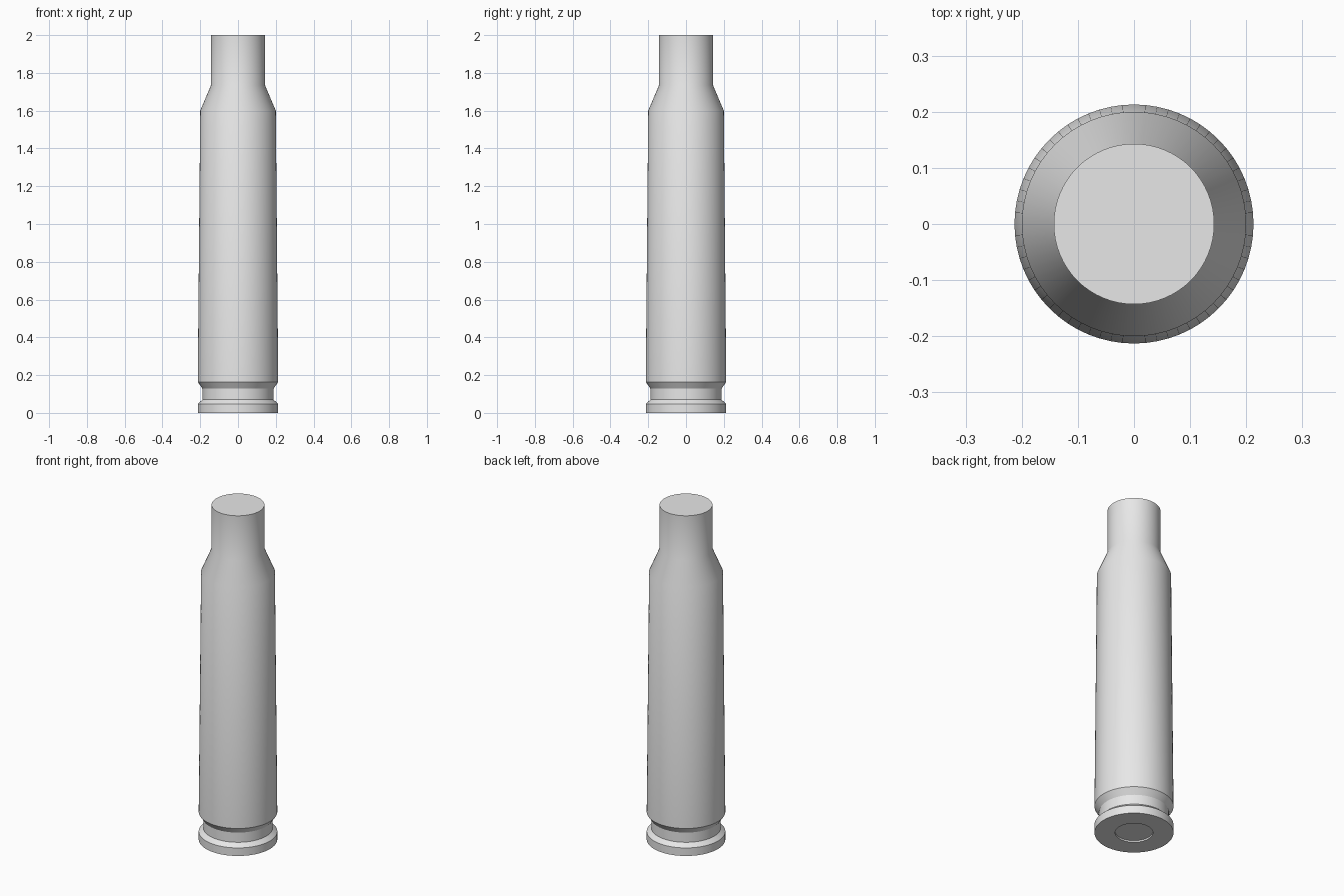
import bpy
import bmesh
import math

if "Cube" in bpy.data.objects:
    bpy.data.objects.remove(bpy.data.objects["Cube"], do_unlink=True)

SIDES = 64

grey = bpy.data.materials.new("plain grey")
grey.use_nodes = True
colour = (0.8, 0.8, 0.8, 1)
grey.diffuse_color = colour
grey.node_tree.nodes["Principled BSDF"].inputs["Base Color"].default_value = colour


def lathe(name, profile):
    """Turn a (radius, height) profile around z; ends on the axis close it."""
    bm = bmesh.new()
    verts = [bm.verts.new((r, 0, z)) for r, z in profile]
    edges = [bm.edges.new(pair) for pair in zip(verts, verts[1:])]
    bmesh.ops.spin(bm, geom=verts + edges, cent=(0, 0, 0), axis=(0, 0, 1),
                   angle=math.tau, steps=SIDES, use_merge=True)
    bmesh.ops.remove_doubles(bm, verts=bm.verts, dist=0.0001)
    bmesh.ops.recalc_face_normals(bm, faces=bm.faces)
    mesh = bpy.data.meshes.new(name)
    bm.to_mesh(mesh)
    bm.free()
    mesh.materials.append(grey)
    obj = bpy.data.objects.new(name, mesh)
    bpy.context.collection.objects.link(obj)
    bpy.ops.object.select_all(action="DESELECT")
    obj.select_set(True)
    bpy.context.view_layer.objects.active = obj
    bpy.ops.object.shade_smooth_by_angle(angle=math.radians(30))
    return obj


base = [(0, 0.01), (0.102, 0.01), (0.102, 0)]          # recessed disc
rim = [(0.213, 0), (0.213, 0.048), (0.188, 0.07)]
groove = [(0.188, 0.128)]
body = [(0.213, 0.164), (0.2, 1.6)]                    # slight taper
neck = [(0.143, 1.735), (0.143, 2), (0, 2)]            # shoulder, neck, flat cap

lathe("casing", base + rim + groove + body + neck)
